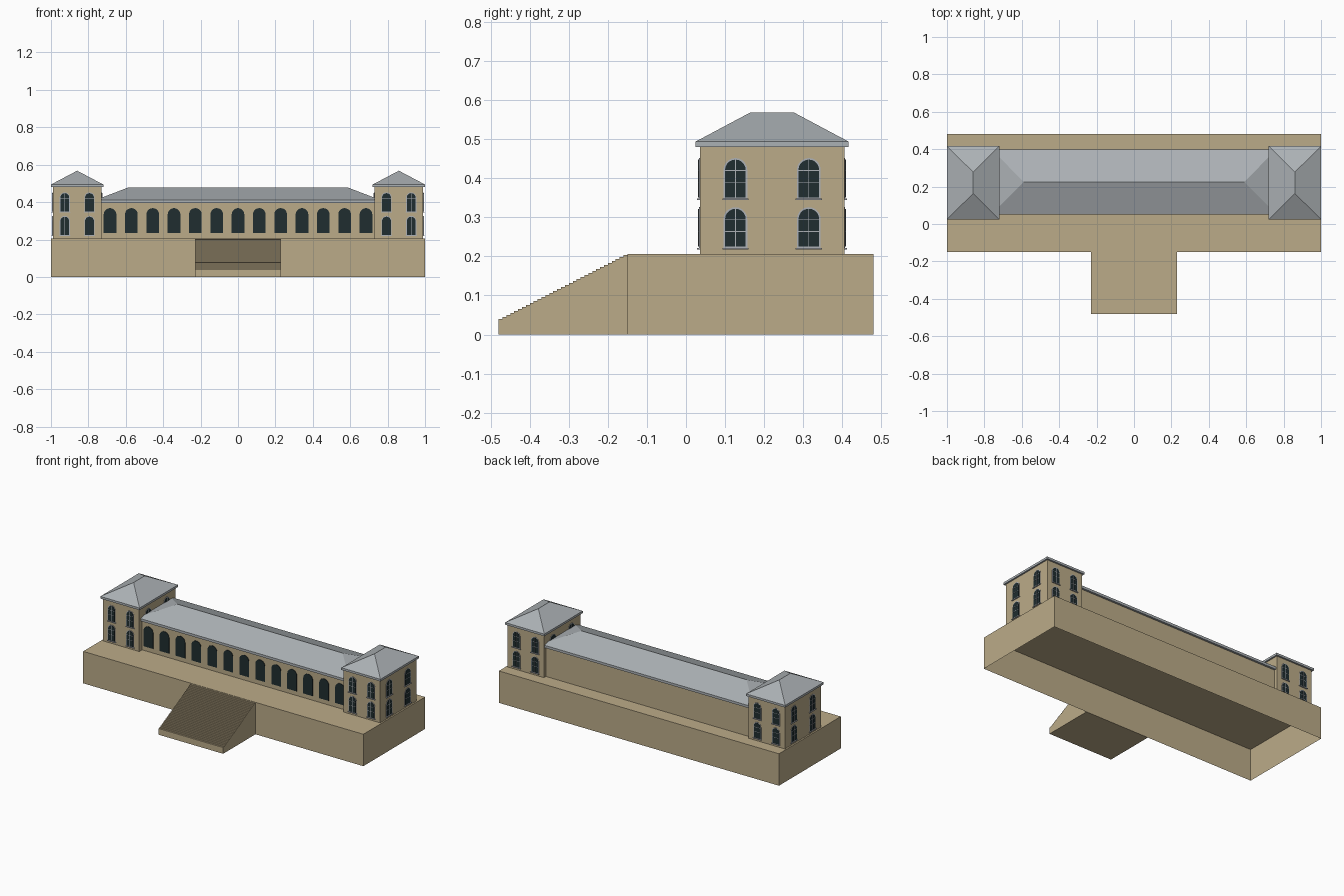
import bpy, bmesh, math
from mathutils import Vector

if "Cube" in bpy.data.objects:
    bpy.data.objects.remove(bpy.data.objects["Cube"])


def material(name, rgb):
    m = bpy.data.materials.new(name)
    m.diffuse_color = (*rgb, 1)
    m.use_nodes = True
    m.node_tree.nodes["Principled BSDF"].inputs["Base Color"].default_value = m.diffuse_color
    return m


STONE = material("tan stone", (0.50, 0.41, 0.25))
SLATE = material("grey slate", (0.41, 0.44, 0.46))
TRIM = material("pale grey trim", (0.42, 0.44, 0.47))
GLASS = material("dark glass", (0.014, 0.026, 0.029))


def finish(name, bm, mat):
    bmesh.ops.recalc_face_normals(bm, faces=bm.faces)
    me = bpy.data.meshes.new(name)
    bm.to_mesh(me)
    bm.free()
    me.materials.append(mat)
    ob = bpy.data.objects.new(name, me)
    bpy.context.collection.objects.link(ob)
    return ob


def prism(bm, pts, offset):
    """Extrude a planar loop of points along an offset."""
    a = [bm.verts.new(p) for p in pts]
    b = [bm.verts.new(Vector(p) + Vector(offset)) for p in pts]
    n = len(a)
    bm.faces.new(a)
    bm.faces.new(b[::-1])
    for i in range(n):
        j = (i + 1) % n
        bm.faces.new((a[i], b[i], b[j], a[j]))


def box(bm, x0, x1, y0, y1, z0, z1):
    prism(bm, [(x0, y0, z0), (x1, y0, z0), (x1, y1, z0), (x0, y1, z0)], (0, 0, z1 - z0))


def hip_roof(name, x0, x1, y0, y1, z0, z1, z2, ridge):
    """Eaves slab from z0 to z1 with a hipped roof up to the ridge at z2."""
    bm = bmesh.new()
    c = [[bm.verts.new((x, y, z)) for x, y in ((x0, y0), (x1, y0), (x1, y1), (x0, y1))] for z in (z0, z1)]
    bm.faces.new(c[0])
    for i in range(4):
        j = (i + 1) % 4
        bm.faces.new((c[0][i], c[0][j], c[1][j], c[1][i]))
    r = [bm.verts.new((x, y, z2)) for x, y in ridge]
    a, b, d, e = c[1]
    if ridge[0][0] == ridge[1][0]:      # ridge runs front to back
        faces = ((a, b, r[0]), (b, d, r[1], r[0]), (d, e, r[1]), (e, a, r[0], r[1]))
    else:                               # ridge runs left to right
        faces = ((a, b, r[1], r[0]), (b, d, r[1]), (d, e, r[0], r[1]), (e, a, r[0]))
    for f in faces:
        bm.faces.new(f)
    finish(name, bm, SLATE)


def arch(w, z0, z1, seg=10):
    """Round-headed outline in wall coordinates (u, z)."""
    r = w / 2
    pts = [(-r, z0), (r, z0)]
    for i in range(seg + 1):
        t = math.pi * i / seg
        pts.append((r * math.cos(t), z1 - r + r * math.sin(t)))
    return pts


def on_wall(bm, pts, centre, normal, depth):
    """Plate of the given outline, standing out from a wall."""
    n = Vector(normal)
    u = Vector((0, 0, 1)).cross(n)
    c = Vector(centre)
    prism(bm, [c + u * p[0] + Vector((0, 0, p[1])) for p in pts], n * depth)


def rect(u0, u1, z0, z1):
    return [(u0, z0), (u1, z0), (u1, z1), (u0, z1)]


TOP = 0.206

# plinth: open underneath
bm = bmesh.new()
box(bm, -1, 1, -0.15, 0.48, 0, TOP)
bm.normal_update()
bmesh.ops.delete(bm, geom=[f for f in bm.faces if f.calc_center_median().z < 1e-4], context='FACES_ONLY')
finish("plinth", bm, STONE)

# front stairs: stepped side profile, extruded across
steps = 33
profile = [(-0.23, -0.15, 0), (-0.23, -0.48, 0)]
for i in range(steps):
    z = 0.04 + (TOP - 0.042) * i / (steps - 1)
    profile += [(-0.23, -0.48 + 0.33 * i / steps, z), (-0.23, -0.48 + 0.33 * (i + 1) / steps, z)]
bm = bmesh.new()
prism(bm, profile, (0.46, 0, 0))
finish("front_stairs", bm, STONE)

# long hall
bm = bmesh.new()
box(bm, -0.74, 0.74, 0.065, 0.385, TOP, 0.396)
finish("hall_walls", bm, STONE)
hip_roof("hall_roof", -0.76, 0.76, 0.052, 0.398, 0.396, 0.412, 0.477, [(-0.59, 0.225), (0.59, 0.225)])

# hall arcade windows
bm = bmesh.new()
for i in range(-6, 7):
    on_wall(bm, arch(0.068, 0.234, 0.368), (i * 0.114, 0.065, 0), (0, -1, 0), 0.003)
finish("hall_windows", bm, GLASS)

# end towers
for side, sx in (("left", -1), ("right", 1)):
    cx, cy, hx, hy = sx * 0.86, 0.2205, 0.13, 0.185
    bm = bmesh.new()
    box(bm, cx - hx, cx + hx, cy - hy, cy + hy, TOP, 0.48)
    finish(side + "_tower_walls", bm, STONE)
    hip_roof(side + "_tower_roof", cx - 0.14, cx + 0.14, cy - 0.196, cy + 0.196, 0.48, 0.494, 0.568,
             [(cx, cy - 0.057), (cx, cy + 0.057)])

    # two windows on each of two floors, on all four sides
    glass, trim = bmesh.new(), bmesh.new()
    for nx, ny in ((1, 0), (-1, 0), (0, 1), (0, -1)):
        gap = 0.094 if nx else 0.066
        w = 0.053 if nx else 0.047
        for s in (-gap, gap):
            c = (cx + nx * hx - ny * s, cy + ny * hy + nx * s, 0)
            n = (nx, ny, 0)
            for z in (0.222, 0.348):
                on_wall(trim, arch(w + 0.008, z, z + 0.104), c, n, 0.002)
                on_wall(glass, arch(w, z + 0.003, z + 0.1), c, n, 0.0035)
                on_wall(trim, rect(-0.001, 0.001, z + 0.003, z + 0.1), c, n, 0.0045)
                for h in (0.042, 0.072):
                    on_wall(trim, rect(-w / 2, w / 2, z + h - 0.001, z + h + 0.001), c, n, 0.0045)
                on_wall(trim, rect(-w / 2 - 0.007, w / 2 + 0.007, z - 0.004, z), c, n, 0.007)
    finish(side + "_tower_glass", glass, GLASS)
    finish(side + "_tower_window_trim", trim, TRIM)
